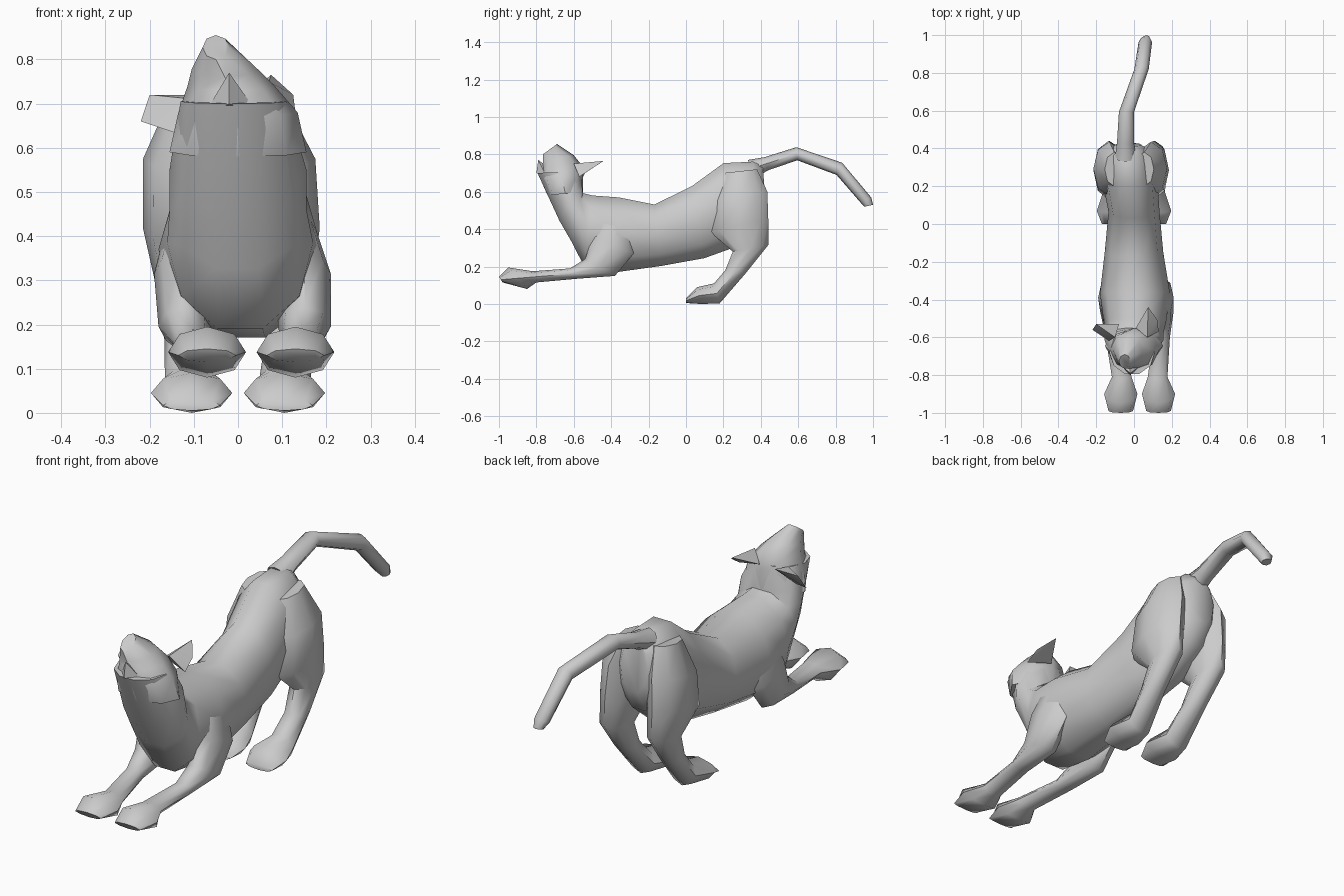
import bpy, bmesh, math
from mathutils import Vector


def finish(bm, name, angle=50):
    bmesh.ops.recalc_face_normals(bm, faces=bm.faces)
    me = bpy.data.meshes.new(name)
    bm.to_mesh(me)
    bm.free()
    ob = bpy.data.objects.new(name, me)
    bpy.context.collection.objects.link(ob)
    bpy.ops.object.select_all(action='DESELECT')
    ob.select_set(True)
    bpy.context.view_layer.objects.active = ob
    bpy.ops.object.shade_smooth_by_angle(angle=math.radians(angle))
    return ob


def loft(name, rows, side=1, n=8):
    """Rows: upper y, z, lower y, z, centre x, half width, sideways shift."""
    bm = bmesh.new()
    rings = []
    for uy, uz, ly, lz, x, hw, shift in rows:
        up, low = Vector((0, uy, uz)), Vector((0, ly, lz))
        mid, half = (up + low) / 2, (up - low) / 2
        mid.x = side * x + shift
        ring = []
        for i in range(n):
            a = math.tau * i / n
            ring.append(bm.verts.new(mid + half * math.sin(a) + Vector((hw * math.cos(a), 0, 0))))
        rings.append(ring)
    for r, s in zip(rings, rings[1:]):
        for i in range(n):
            j = (i + 1) % n
            bm.faces.new((r[i], r[j], s[j], s[i]))
    bm.faces.new(rings[0])
    bm.faces.new(rings[-1])
    return finish(bm, name)


def hull(name, points, angle=30):
    bm = bmesh.new()
    verts = [bm.verts.new(p) for p in points]
    bmesh.ops.convex_hull(bm, input=verts)
    return finish(bm, name, angle)


# Torso, chest and neck
loft("body", [
    (0.41, 0.74, 0.43, 0.50, 0, 0.07, -0.03),
    (0.36, 0.77, 0.38, 0.40, 0, 0.125, -0.03),
    (0.20, 0.765, 0.23, 0.28, 0, 0.145, -0.02),
    (0.03, 0.64, 0.10, 0.235, 0, 0.135, 0),
    (-0.17, 0.54, -0.13, 0.195, 0, 0.155, 0),
    (-0.36, 0.58, -0.37, 0.16, 0, 0.185, 0.005),
    (-0.50, 0.59, -0.54, 0.18, 0, 0.165, 0.005),
    (-0.55, 0.60, -0.61, 0.32, 0, 0.155, 0),
    (-0.555, 0.66, -0.68, 0.44, 0, 0.155, 0),
    (-0.56, 0.71, -0.80, 0.70, 0, 0.12, -0.01)], n=10)

# Raised head and chin
loft("head", [
    (-0.55, 0.60, -0.74, 0.58, 0, 0.155, 0),
    (-0.55, 0.69, -0.78, 0.67, 0, 0.135, 0.0),
    (-0.56, 0.745, -0.77, 0.73, 0, 0.10, -0.015),
    (-0.60, 0.795, -0.765, 0.76, 0, 0.075, -0.03),
    (-0.69, 0.855, -0.765, 0.80, 0, 0.03, -0.05)])
hull("chin", [(-0.02, -0.79, 0.77), (-0.08, -0.74, 0.67), (0.05, -0.74, 0.67),
              (-0.02, -0.80, 0.70), (-0.02, -0.67, 0.68)])

# Laid-back ears
hull("right_ear", [(0.075, -0.44, 0.765), (0.125, -0.51, 0.72), (0.01, -0.55, 0.71),
                   (0.13, -0.57, 0.68), (0.07, -0.60, 0.75)])
hull("left_ear", [(-0.20, -0.53, 0.72), (-0.22, -0.56, 0.66), (-0.08, -0.53, 0.72),
                  (-0.13, -0.62, 0.63), (-0.10, -0.60, 0.71)])

for side, word in ((1, "right"), (-1, "left")):
    # Stretched front legs with paws
    loft(word + "_front_leg", [
        (-0.45, 0.48, -0.28, 0.42, 0.12, 0.04, 0.005),
        (-0.50, 0.36, -0.28, 0.27, 0.14, 0.06, 0.01),
        (-0.54, 0.24, -0.38, 0.15, 0.135, 0.06, 0.015),
        (-0.62, 0.19, -0.58, 0.135, 0.125, 0.045, 0.02),
        (-0.82, 0.175, -0.80, 0.115, 0.095, 0.052, 0.03),
        (-0.95, 0.195, -0.85, 0.08, 0.10, 0.088, 0.03),
        (-1.00, 0.145, -0.98, 0.115, 0.10, 0.065, 0.03)], side)
    # Hind legs with paws
    loft(word + "_hind_leg", [
        (0.20, 0.70, 0.38, 0.72, 0.08, 0.05, -0.025),
        (0.15, 0.55, 0.435, 0.60, 0.11, 0.085, -0.02),
        (0.13, 0.385, 0.44, 0.45, 0.12, 0.08, -0.015),
        (0.25, 0.28, 0.44, 0.315, 0.12, 0.058, -0.01),
        (0.21, 0.18, 0.32, 0.165, 0.115, 0.052, 0),
        (0.15, 0.11, 0.18, 0.003, 0.105, 0.06, 0),
        (0.06, 0.09, 0.08, 0.0, 0.105, 0.092, 0),
        (0.00, 0.03, 0.00, 0.005, 0.105, 0.065, 0)], side)

# Curved tail
loft("tail", [
    (0.33, 0.77, 0.38, 0.68, 0, 0.055, -0.045),
    (0.42, 0.785, 0.44, 0.715, 0, 0.045, -0.045),
    (0.59, 0.838, 0.595, 0.768, 0, 0.04, -0.04),
    (0.835, 0.755, 0.805, 0.69, 0, 0.038, 0.04),
    (0.99, 0.57, 0.935, 0.54, 0, 0.036, 0.06),
    (1.00, 0.53, 0.955, 0.52, 0, 0.022, 0.065)])
